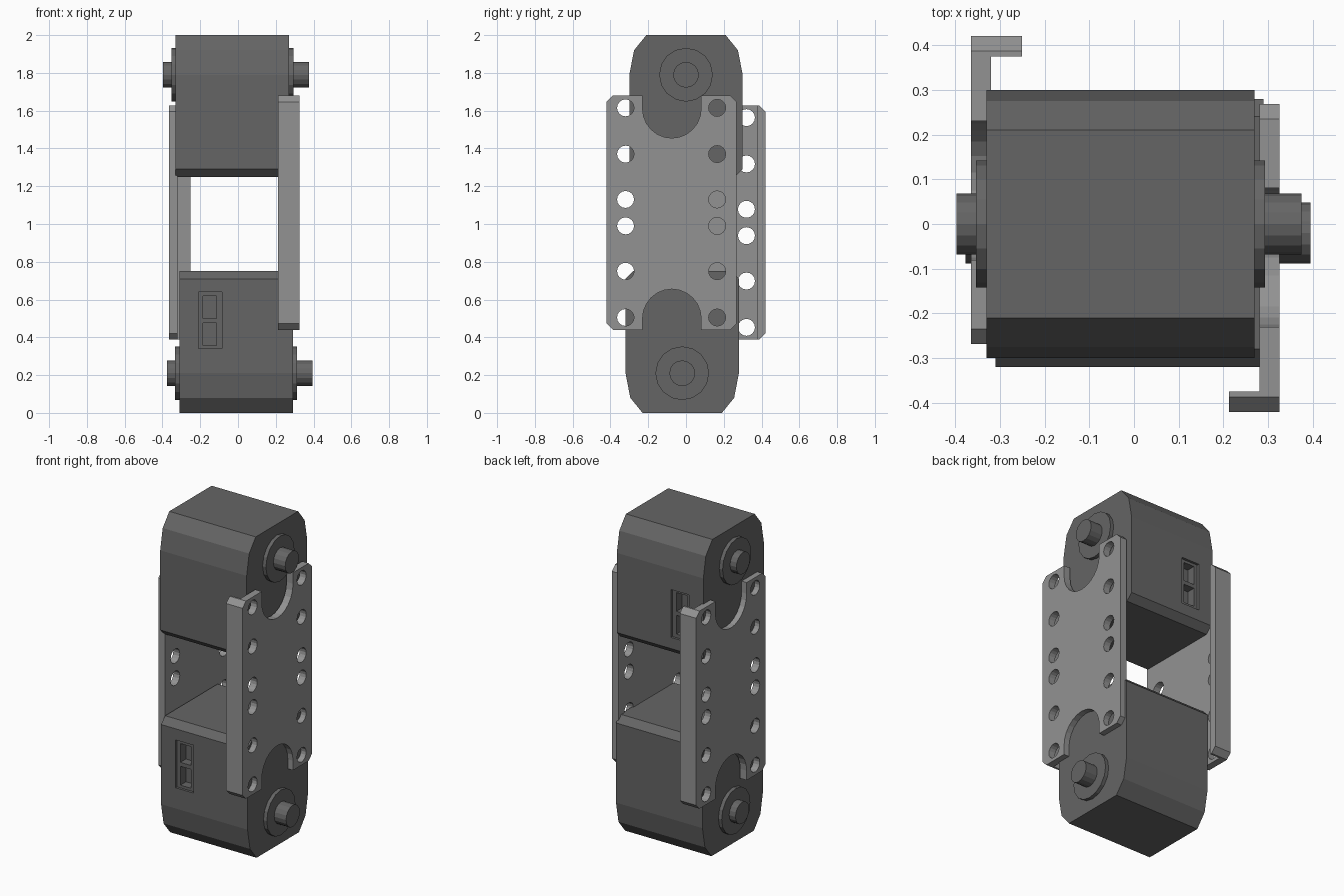
import bpy, bmesh
from math import pi, cos, sin
from mathutils import Matrix

cube = bpy.data.objects.get("Cube")
if cube:
    bpy.data.objects.remove(cube, do_unlink=True)


def material(name, grey):
    mat = bpy.data.materials.new(name)
    mat.use_nodes = True
    colour = (grey, grey, grey, 1)
    mat.diffuse_color = colour
    mat.node_tree.nodes["Principled BSDF"].inputs["Base Color"].default_value = colour
    return mat


DARK = material("dark grey plastic", 0.13)
LIGHT = material("light grey metal", 0.29)


def prisms(name, parts, mat):
    """One object from (y-z outline, x start, x end) prisms."""
    bm = bmesh.new()
    for outline, x0, x1 in parts:
        face = bm.faces.new([bm.verts.new((x0, y, z)) for y, z in outline])
        ext = bmesh.ops.extrude_face_region(bm, geom=[face])["geom"]
        verts = [v for v in ext if isinstance(v, bmesh.types.BMVert)]
        bmesh.ops.translate(bm, verts=verts, vec=(x1 - x0, 0, 0))
    bmesh.ops.recalc_face_normals(bm, faces=bm.faces)
    mesh = bpy.data.meshes.new(name)
    bm.to_mesh(mesh)
    bm.free()
    mesh.materials.append(mat)
    obj = bpy.data.objects.new(name, mesh)
    bpy.context.collection.objects.link(obj)
    return obj


def rect(y0, y1, z0, z1):
    return [(y0, z0), (y1, z0), (y1, z1), (y0, z1)]


def arc(y, z, r, start, end, n):
    angles = [start + (end - start) * i / n for i in range(n + 1)]
    return [(y + r * cos(a), z + r * sin(a)) for a in angles]


def circle(y, z, r, n=16):
    return arc(y, z, r, 0, 2 * pi, n)[:-1]


def carve(obj, cutters):
    """Subtract each cutter in turn, then discard the cutters."""
    for cutter in cutters:
        cutter.hide_render = True
        mod = obj.modifiers.new("cut", "BOOLEAN")
        mod.operation, mod.solver, mod.object = "DIFFERENCE", "EXACT", cutter
    graph = bpy.context.evaluated_depsgraph_get()
    mesh = bpy.data.meshes.new_from_object(obj.evaluated_get(graph))
    obj.modifiers.clear()
    obj.data = mesh
    for cutter in cutters:
        bpy.data.objects.remove(cutter, do_unlink=True)


def servo(prefix, matrix):
    # Housing with faceted shaft end and chamfered far end
    half = [(0.21, -0.21), (0.275, -0.13), (0.30, 0), (0.30, 0.5), (0.26, 0.54)]
    outline = half + [(-y, z) for y, z in reversed(half)]
    housing = prisms(prefix + "_servo_housing", [(outline, -0.30, 0.30)], DARK)
    # Two-pin connector recess
    recess = prisms("recess_cutter", [(rect(-0.4, -0.285, 0.13, 0.43), -0.20, -0.075)], DARK)
    sockets = prisms("socket_cutter", [
        (rect(-0.4, -0.23, z, z + 0.118), -0.176, -0.103) for z in (0.147, 0.29)], DARK)
    carve(housing, [recess, sockets])
    # Round bosses and output shaft
    bosses = prisms(prefix + "_bosses", [
        (circle(0, 0, 0.142), -0.323, -0.29), (circle(0, 0, 0.142), 0.29, 0.323)], DARK)
    shaft = prisms(prefix + "_shaft", [
        (circle(0, 0, 0.068), -0.367, -0.31), (circle(0, 0, 0.068), 0.31, 0.405)], DARK)
    for obj in (housing, bosses, shaft):
        obj.data.transform(matrix)


def bracket(name, matrix):
    # Chamfered block thinned to an L-shaped plate with a front flange
    y0, y1, z0, z1, c = -0.42, 0.268, 0.44, 1.68, 0.033
    outline = [(y0 + c, z0), (y1 - c, z0), (y1, z0 + c), (y1, z1 - c),
               (y1 - c, z1), (y0 + c, z1), (y0, z1 - c), (y0, z0 + c)]
    plate = prisms(name, [(outline, 0.212, 0.326)], LIGHT)
    pocket = prisms("pocket_cutter", [(rect(-0.375, 1, 0, 2), 0, 0.281)], LIGHT)
    # U-shaped clearance slots at both ends
    yc, r = -0.075, 0.155
    low = arc(yc, 0.5, r, 0, pi, 12) + [(yc - r, 0.3), (yc + r, 0.3)]
    high = arc(yc, 1.61, r, pi, 2 * pi, 12) + [(yc + r, 1.8), (yc - r, 1.8)]
    slots = prisms("slot_cutter", [(low, 0.1, 0.5), (high, 0.1, 0.5)], LIGHT)
    # Two rows of mounting holes
    holes = prisms("hole_cutter", [
        (circle(y, z, 0.045), 0.1, 0.5)
        for y in (-0.32, 0.165) for z in (0.505, 0.75, 0.99, 1.13, 1.37, 1.615)], LIGHT)
    carve(plate, [pocket, slots, holes])
    plate.data.transform(matrix)


servo("lower", Matrix.Translation((-0.01, -0.02, 0.21)))
servo("upper", Matrix.Translation((-0.03, 0, 1.79)) @ Matrix.Rotation(pi, 4, "X"))
bracket("left_bracket", Matrix.Identity(4))
bracket("right_bracket", Matrix.Translation((-0.039, 0, -0.052)) @ Matrix.Rotation(pi, 4, "Z"))
